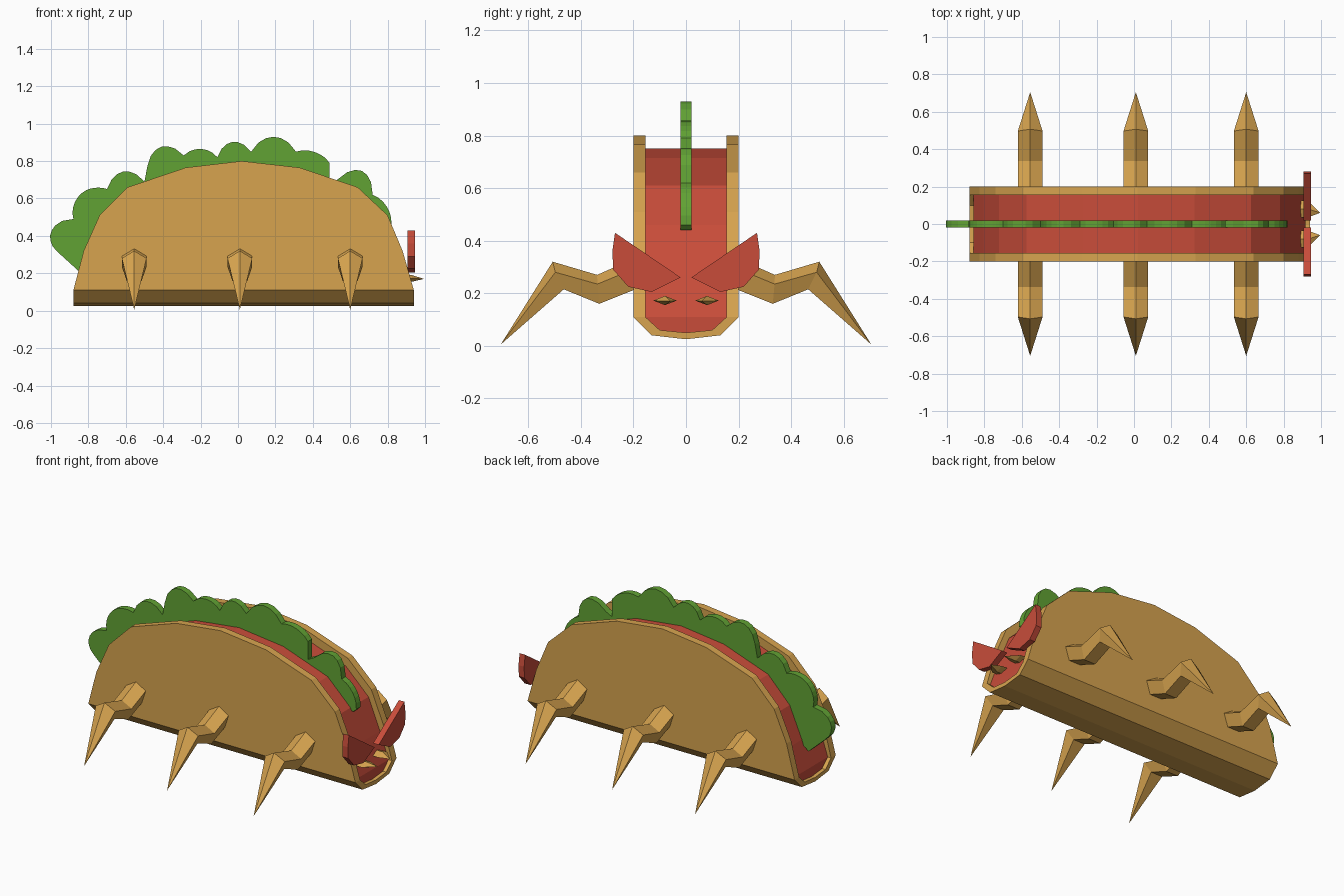
import bpy, bmesh, math

cube = bpy.data.objects.get("Cube")
if cube:
    bpy.data.objects.remove(cube)


def material(name, rgb):
    mat = bpy.data.materials.new(name)
    mat.use_nodes = True
    mat.diffuse_color = (*rgb, 1)
    mat.node_tree.nodes["Principled BSDF"].inputs["Base Color"].default_value = (*rgb, 1)
    return mat


tan = material("tortilla_tan", (0.68, 0.37, 0.078))
red = material("filling_red", (0.58, 0.073, 0.042))
green = material("lettuce_green", (0.12, 0.36, 0.034))


def loft(name, rings, mat):
    """Skin matching rings of points, cap both ends and merge collapsed points."""
    bm = bmesh.new()
    rows = [[bm.verts.new(p) for p in ring] for ring in rings]
    count = len(rows[0])
    for a, b in zip(rows, rows[1:]):
        for i in range(count):
            j = (i + 1) % count
            bm.faces.new((a[i], a[j], b[j], b[i]))
    bm.faces.new(rows[0])
    bm.faces.new(rows[-1])
    bmesh.ops.remove_doubles(bm, verts=bm.verts[:], dist=0.0005)
    bmesh.ops.dissolve_limit(bm, angle_limit=0.01, verts=bm.verts[:], edges=bm.edges[:])
    bmesh.ops.recalc_face_normals(bm, faces=bm.faces[:])
    mesh = bpy.data.meshes.new(name)
    bm.to_mesh(mesh)
    bm.free()
    mesh.materials.append(mat)
    obj = bpy.data.objects.new(name, mesh)
    bpy.context.collection.objects.link(obj)
    return obj


def trough(half, bend, rim, low, bottom, top):
    """U-shaped line across the body, as (y, z) points from one top to the other."""
    right = [(-half, top), (-half, rim), (-bend, low)]
    return right + [(0, bottom)] + [(-y, z) for y, z in reversed(right)]


# Folded shell: a U section whose walls follow the arched outline
RIM = 0.11
arch = [(-0.88, RIM), (-0.825, 0.32), (-0.74, 0.51), (-0.59, 0.66), (-0.28, 0.765), (0.02, 0.8),
        (0.33, 0.765), (0.64, 0.66), (0.8, 0.51), (0.88, 0.32), (0.94, RIM)]
shell = []
for x, top in arch:
    section = trough(0.2, 0.13, RIM, 0.04, 0.025, top)
    section += reversed(trough(0.155, 0.1, RIM, 0.06, 0.05, top))
    shell.append([(x, y, z) for y, z in section])
loft("shell", shell, tan)

# Meat filling, slightly smaller than the shell
meat = []
for x, top in arch:
    section = trough(0.157, 0.1, RIM, 0.056, 0.046, max(RIM, top - 0.05))
    meat.append([(0.03 + (x - 0.03) * 0.975, y, z) for y, z in section])
loft("meat_filling", meat, red)

# Lettuce: each entry is a notch (x, z) and the bulge of the lobe after it
notches = [(-0.85, 0.21, 0), (-0.96, 0.31, 0.055), (-0.94, 0.48, 0), (-0.88, 0.49, 0.03),
           (-0.81, 0.645, 0.01), (-0.7, 0.65, 0.075), (-0.5, 0.69, 0), (-0.485, 0.77, 0.08),
           (-0.29, 0.83, 0.04), (-0.11, 0.82, 0.068), (0.07, 0.85, 0.08), (0.31, 0.85, 0.03),
           (0.49, 0.79, 0), (0.49, 0.68, 0), (0.53, 0.7, 0.095), (0.72, 0.62, 0.03), (0.82, 0.46, 0)]
outline = []
for (x0, z0, bulge), (x1, z1, _) in zip(notches, notches[1:]):
    length = math.hypot(x1 - x0, z1 - z0)
    steps = 6 if bulge else 1
    for i in range(steps):
        t = i / steps
        push = bulge * math.sin(math.pi * t) ** 0.7 / length
        outline.append((x0 + (x1 - x0) * t - (z1 - z0) * push,
                        z0 + (z1 - z0) * t + (x1 - x0) * push))
outline += [(0.82, 0.46), (0.8, 0.44), (0.5, 0.5), (-0.5, 0.5), (-0.72, 0.3)]
loft("lettuce", [[(x, y, z) for x, z in outline] for y in (-0.02, 0.02)], green)

# Legs: five-sided section as ridge, shoulder and underside (y, z) at each joint
joints = [((0.18, 0.34), (0.18, 0.3), (0.18, 0.22)),
          ((0.338, 0.27), (0.337, 0.235), (0.33, 0.16)),
          ((0.507, 0.32), (0.497, 0.28), (0.465, 0.215)),
          ((0.705, 0.005),) * 3]
for side, side_name in ((1, "back"), (-1, "front")):
    for x, place in ((-0.555, "right"), (0.01, "middle"), (0.6, "left")):
        rings = []
        for ridge, shoulder, under in joints:
            tip = ridge == under
            wide, narrow = (0, 0) if tip else (0.066, 0.04)
            ring = [(0, ridge), (wide, shoulder), (narrow, under), (-narrow, under), (-wide, shoulder)]
            rings.append([(x + dx, side * y, z) for dx, (y, z) in ring])
        loft(f"{side_name}_{place}_leg", rings, tan)

# Angry brows and pointed eyes on the +x end
brow = [(0.02, 0.26), (0.27, 0.43), (0.28, 0.36), (0.277, 0.29), (0.22, 0.225), (0.13, 0.205)]
eye = [(0.035, 0.172), (0.08, 0.19), (0.125, 0.172), (0.08, 0.155)]
for side, side_name in ((1, "back"), (-1, "front")):
    loft(side_name + "_brow", [[(x, side * y, z) for y, z in brow] for x in (0.907, 0.945)], red)
    rings = [[(x, side * y, z) for y, z in eye] for x in (0.89, 0.93)]
    rings.append([(0.995, side * 0.06, 0.17)] * len(eye))
    loft(side_name + "_eye", rings, tan)
